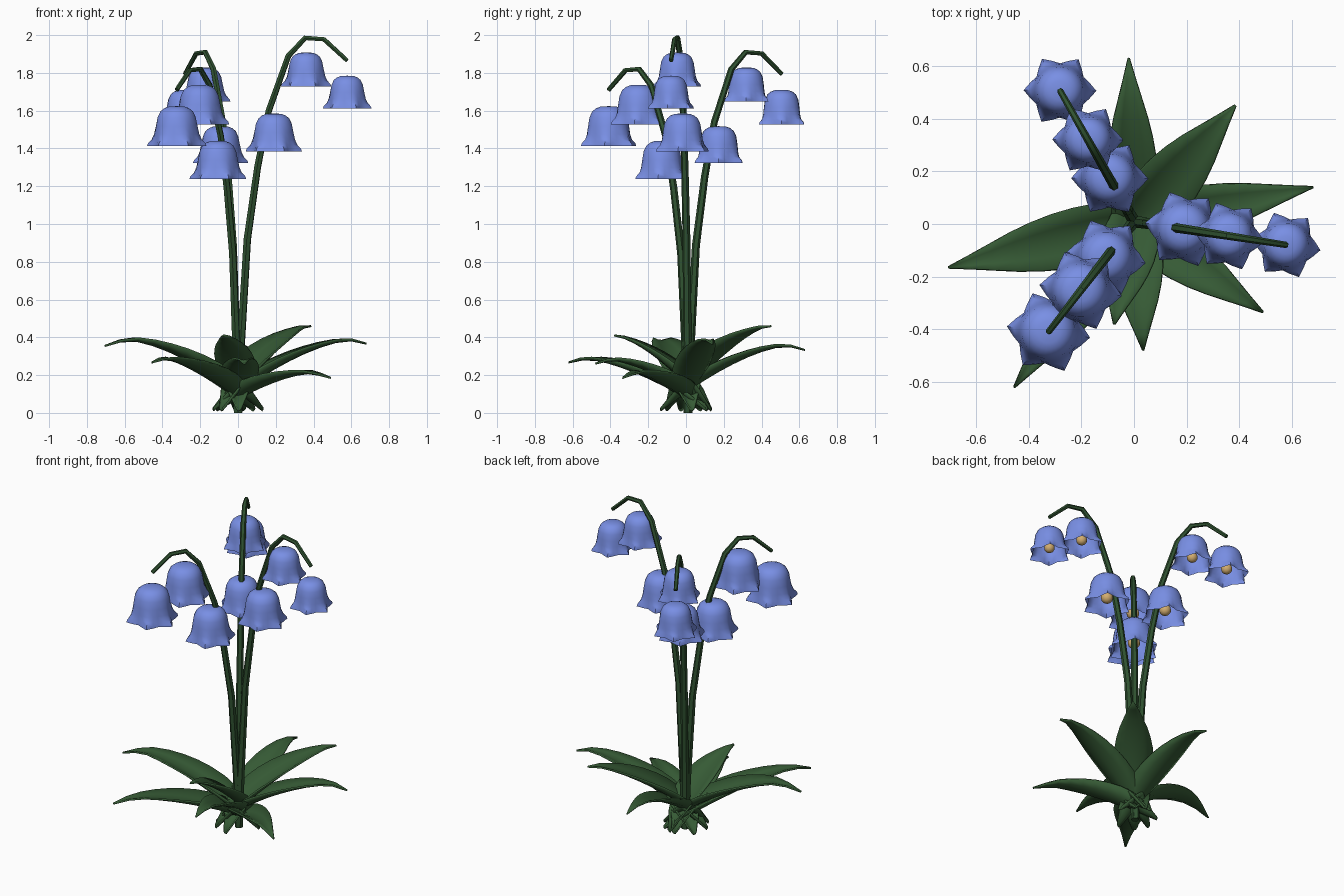
import bpy, bmesh, math
from mathutils import Vector

cube = bpy.data.objects.get("Cube")
if cube:
    bpy.data.objects.remove(cube, do_unlink=True)


def make_material(name, rgb):
    mat = bpy.data.materials.new(name)
    mat.use_nodes = True
    mat.diffuse_color = (*rgb, 1)
    mat.node_tree.nodes["Principled BSDF"].inputs["Base Color"].default_value = (*rgb, 1)
    return mat


LEAF = make_material("leaf green", (0.037, 0.104, 0.036))
STEM = make_material("stem green", (0.029, 0.084, 0.03))
PETAL = make_material("petal blue", (0.19, 0.275, 0.78))
GOLD = make_material("pollen gold", (0.65, 0.42, 0.16))


def finish(name, bm, mat, angle=50):
    """Turn a bmesh into a smooth shaded object."""
    bmesh.ops.recalc_face_normals(bm, faces=bm.faces)
    mesh = bpy.data.meshes.new(name)
    bm.to_mesh(mesh)
    bm.free()
    mesh.materials.append(mat)
    obj = bpy.data.objects.new(name, mesh)
    bpy.context.collection.objects.link(obj)
    bpy.ops.object.select_all(action='DESELECT')
    bpy.context.view_layer.objects.active = obj
    obj.select_set(True)
    bpy.ops.object.shade_smooth_by_angle(angle=math.radians(angle))
    return obj


def bridge(bm, a, b, closed=True):
    """Join two rows of vertices with quads."""
    n = len(a)
    for i in range(n if closed else n - 1):
        j = (i + 1) % n
        bm.faces.new((a[i], a[j], b[j], b[i]))


def polar(angle, d, z):
    return Vector((d * math.cos(angle), d * math.sin(angle), z))


# Stem: six-sided tapering tube along a bent path
ROOT = Vector((0, 0.01, 0))
STEM_PATH = [(0, 0), (0.015, 0.35), (0.05, 0.92), (0.105, 1.3), (0.165, 1.6),
             (0.27, 1.89), (0.36, 1.985), (0.46, 1.978), (0.585, 1.865)]


def stem(name, angle, sd, sz):
    bm = bmesh.new()
    pts = [ROOT + polar(angle, d * sd, z * sz) for d, z in STEM_PATH]
    side = polar(angle + math.pi / 2, 1, 0)
    last = len(pts) - 1
    rows = []
    for i, p in enumerate(pts):
        along = (pts[min(i + 1, last)] - pts[max(i - 1, 0)]).normalized()
        if i == 0:
            along = Vector((0, 0, 1))
        up = along.cross(side)
        r = 0.024 - 0.012 * i / last
        rows.append([bm.verts.new(p + r * (math.cos(a) * side + math.sin(a) * up))
                     for a in (k * math.tau / 6 for k in range(6))])
    for a, b in zip(rows, rows[1:]):
        bridge(bm, a, b)
    bm.faces.new(rows[0])
    bm.faces.new(rows[-1])
    finish(name, bm, STEM)


# Bell: (height, radius between points, radius at points), relative to its height
BELL = [(0.99, 0.2, 0.2), (0.95, 0.31, 0.31), (0.87, 0.41, 0.41), (0.72, 0.48, 0.48),
        (0.5, 0.51, 0.525), (0.3, 0.53, 0.57), (0.17, 0.54, 0.63),
        (0.07, 0.55, 0.725), (0, 0.56, 0.75)]
POINT_WEIGHT = [1, 0.37, 0, 0.37]


def bell(name, centre, top, angle, h):
    bm = bmesh.new()
    base = Vector((centre.x, centre.y, top - h))
    rows = []
    for z, valley, tip in BELL:
        row = []
        for k in range(24):
            r = valley + (tip - valley) * POINT_WEIGHT[k % 4]
            row.append(bm.verts.new(base + h * polar(angle + k * math.tau / 24, r, z)))
        rows.append(row)
    for a, b in zip(rows, rows[1:]):
        bridge(bm, a, b)
    crown = bm.verts.new(base + Vector((0, 0, h)))
    for k in range(24):
        bm.faces.new((crown, rows[0][k], rows[0][(k + 1) % 24]))
    finish(name, bm, PETAL)

    # Golden heart inside the bell
    bm = bmesh.new()
    bmesh.ops.create_uvsphere(bm, u_segments=12, v_segments=8, radius=0.18 * h)
    bmesh.ops.translate(bm, vec=base + Vector((0, 0, 0.27 * h)), verts=bm.verts)
    finish(name + "_heart", bm, GOLD)


# Leaf: arching blade that starts behind the centre, folded at the base and flatter to the tip
WIDTH = [0.12, 0.55, 0.83, 0.97, 1, 0.96, 0.85, 0.68, 0.46, 0.24, 0.03]


def leaf(name, tip_x, tip_y, height, apex, width):
    bm = bmesh.new()
    angle, reach = math.atan2(tip_y, tip_x), math.hypot(tip_x, tip_y)
    side = polar(angle + math.pi / 2, 1, 0)
    start, last = -0.135, len(WIDTH) - 1
    rows = []
    for i, w in enumerate(WIDTH):
        t = i / last
        z = 0.012 + (height - 0.012) * (1 - abs(1 - t / apex) ** 1.5)
        mid = polar(angle, start + (reach - start) * t, z)
        half = w * width / 2
        fold = half * (0.25 + 0.8 * (1 - t) ** 2)
        rows.append([bm.verts.new(mid + side * half * s + Vector((0, 0, fold * s * s)))
                     for s in (-1, -0.5, 0, 0.5, 1)])
    for a, b in zip(rows, rows[1:]):
        bridge(bm, a, b, closed=False)
    obj = finish(name, bm, LEAF)
    mod = obj.modifiers.new("thickness", 'SOLIDIFY')
    mod.thickness = 0.01
    mod.offset = 0


# Three flower stems: angle, sideways scale, height scale, bell drop, bell heights
FLOWERS = [(-8.8, 1, 1, 0, (0.2, 0.18, 0.174)),
           (119.5, 0.975, 0.962, 0.007, (0.195, 0.18, 0.184)),
           (-127.7, 0.907, 0.917, 0.013, (0.203, 0.21, 0.212))]
BELL_SPOTS = [(0.192, 1.585), (0.365, 1.908), (0.585, 1.785)]
for n, (deg, sd, sz, drop, sizes) in enumerate(FLOWERS, 1):
    ang = math.radians(deg)
    stem(f"stem_{n}", ang, sd, sz)
    for m, ((d, top), h) in enumerate(zip(BELL_SPOTS, sizes), 1):
        bell(f"bell_{n}_{m}", ROOT + polar(ang, d * sd, 0), top * sz - drop, ang, h)

# Leaves: tip x, tip y, peak height, where it peaks, width
LEAVES = [(0.68, 0.14, 0.385, 0.88, 0.19), (0.385, 0.45, 0.46, 0.98, 0.23),
          (-0.02, 0.63, 0.355, 0.86, 0.19), (-0.705, -0.165, 0.385, 0.84, 0.22),
          (-0.455, -0.62, 0.285, 0.86, 0.2), (0.035, -0.48, 0.28, 0.85, 0.2),
          (0.49, -0.335, 0.21, 0.8, 0.19), (-0.075, -0.38, 0.41, 1, 0.21)]
for n, spec in enumerate(LEAVES, 1):
    leaf(f"leaf_{n}", *spec)
